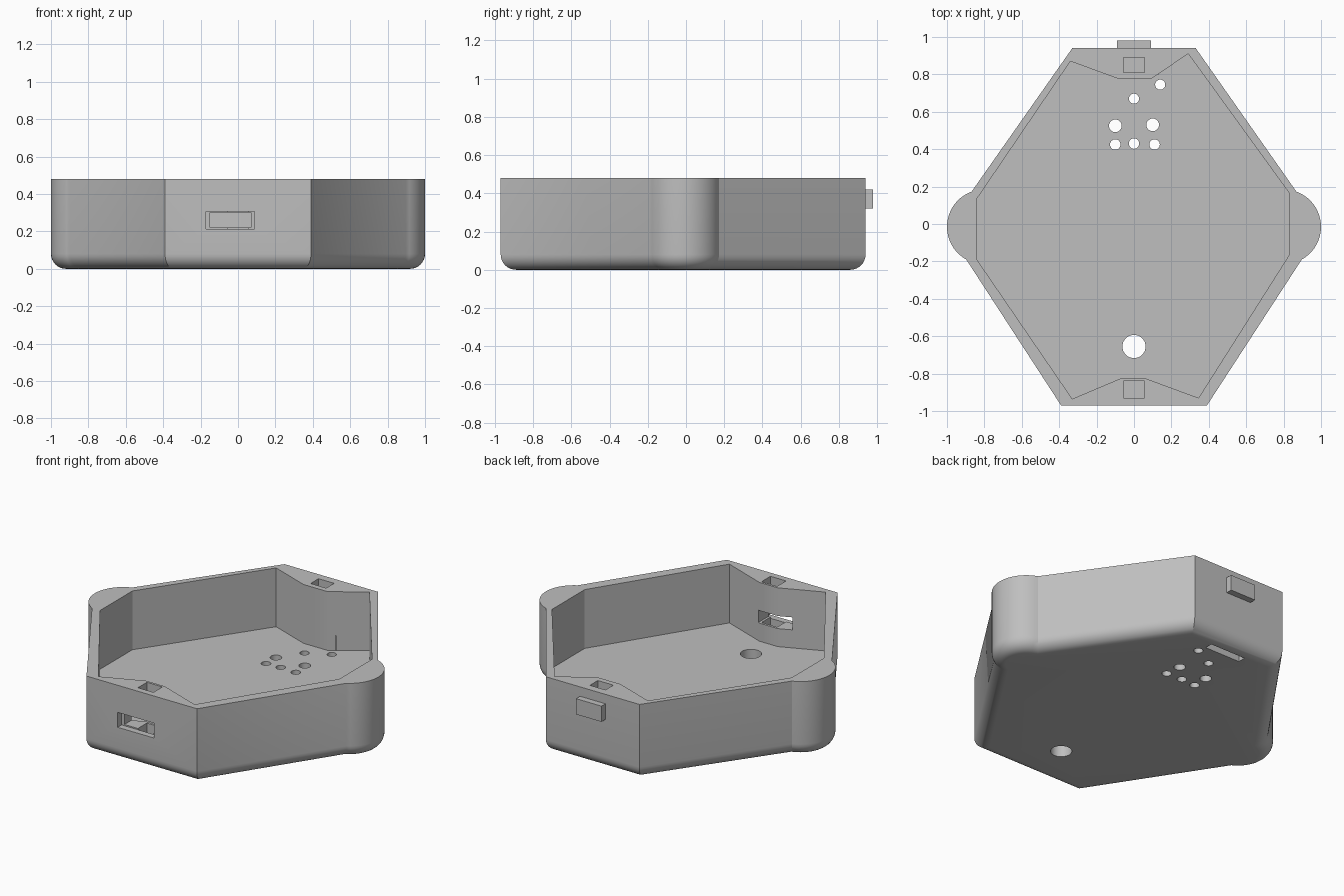
import bpy, bmesh, math
from mathutils import Vector

cube = bpy.data.objects.get("Cube")
if cube:
    bpy.data.objects.remove(cube, do_unlink=True)

HEIGHT, FLOOR, FILLET = 0.48, 0.105, 0.08

grey = bpy.data.materials.new("plain grey")
grey.use_nodes = True
colour = (0.52, 0.52, 0.52, 1)
grey.diffuse_color = colour
grey.node_tree.nodes["Principled BSDF"].inputs["Base Color"].default_value = colour


def loft(name, rings):
    """Closed solid through a stack of (outline, z) rings."""
    bm = bmesh.new()
    loops = [[bm.verts.new((p[0], p[1], z)) for p in pts] for pts, z in rings]
    for low, high in zip(loops, loops[1:]):
        for i in range(len(low)):
            j = (i + 1) % len(low)
            bm.faces.new((low[i], low[j], high[j], high[i]))
    bm.faces.new(loops[0])
    bm.faces.new(loops[-1])
    bmesh.ops.recalc_face_normals(bm, faces=bm.faces)
    mesh = bpy.data.meshes.new(name)
    bm.to_mesh(mesh)
    bm.free()
    mesh.materials.append(grey)
    obj = bpy.data.objects.new(name, mesh)
    bpy.context.collection.objects.link(obj)
    return obj


def box(name, x0, x1, y0, y1, z0, z1):
    pts = [(x0, y0), (x1, y0), (x1, y1), (x0, y1)]
    return loft(name, [(pts, z0), (pts, z1)])


def drill(x, y, r):
    turn = [2 * math.pi * i / 32 for i in range(32)]
    pts = [(x + r * math.cos(a), y + r * math.sin(a)) for a in turn]
    return loft("drill", [(pts, -0.1), (pts, FLOOR + 0.1)])


def inset(pts, d):
    """Mitred inward offset of a counter-clockwise outline."""
    out = []
    for i, p in enumerate(pts):
        a = (p - pts[i - 1]).normalized()
        b = (pts[(i + 1) % len(pts)] - p).normalized()
        na, nb = Vector((-a.y, a.x)), Vector((-b.y, b.x))
        out.append(p + (na + nb) * d / (1 + na.dot(nb)))
    return out


# Outer outline: stretched hexagon with a round lobe on each side
start, end = math.radians(-61), math.radians(70)
arc = [start + (end - start) * i / 20 for i in range(21)]
lobe = [Vector((0.8 + 0.2 * math.cos(a), -0.015 + 0.2 * math.sin(a))) for a in arc]
half = [Vector((0.39, -0.97))] + lobe + [Vector((0.33, 0.94))]
outline = half + [Vector((-p.x, p.y)) for p in reversed(half)]

# Tray body with a rounded bottom edge
rings = []
for i in range(9):
    a = math.pi / 2 * i / 8
    rings.append((inset(outline, FILLET * (1 - math.sin(a))), FILLET * (1 - math.cos(a))))
rings.append((outline, HEIGHT))
tray = loft("tray_body", rings)

# Main cavity with thickened end walls
cavity = [(-0.34, 0.87), (-0.84, 0.135), (-0.84, -0.19), (-0.33, -0.935),
          (-0.07, -0.825), (0.06, -0.825), (0.345, -0.93), (0.83, -0.165),
          (0.83, 0.165), (0.29, 0.91), (0.09, 0.775), (-0.08, 0.775)]
cutters = [loft("cavity_cutter", [(cavity, FLOOR), (cavity, 0.6)])]

# Pockets in the rim, front slot with its recessed border, underside slot
cutters += [
    box("front_pocket", -0.055, 0.055, -0.93, -0.84, 0.16, 0.6),
    box("back_pocket", -0.055, 0.055, 0.81, 0.89, 0.25, 0.6),
    box("slot_border", -0.17, 0.088, -1.1, -0.93, 0.212, 0.307),
    box("front_slot", -0.15, 0.07, -1.1, -0.7, 0.22, 0.3),
    box("underside_slot", -0.12, 0.13, 0.8, 0.85, -0.1, 0.2),
]

# Round holes through the floor
for x, y, r in [(0, 0.67, 0.027), (0.14, 0.745, 0.027), (-0.1, 0.525, 0.034),
                (0.1, 0.53, 0.034), (-0.1, 0.425, 0.028), (0, 0.43, 0.028),
                (0.11, 0.425, 0.028), (0, -0.655, 0.062)]:
    cutters.append(drill(x, y, r))

# Cut everything out of the body
bpy.context.view_layer.objects.active = tray
for cutter in cutters:
    mod = tray.modifiers.new("cut", "BOOLEAN")
    mod.operation = "DIFFERENCE"
    mod.solver = "EXACT"
    mod.object = cutter
    bpy.ops.object.modifier_apply(modifier=mod.name)
    bpy.data.objects.remove(cutter, do_unlink=True)

# Catch on the back wall
box("back_catch", -0.09, 0.09, 0.93, 0.98, 0.32, 0.42)

bpy.ops.object.select_all(action="DESELECT")
tray.select_set(True)
bpy.ops.object.shade_smooth_by_angle(angle=math.radians(25))
